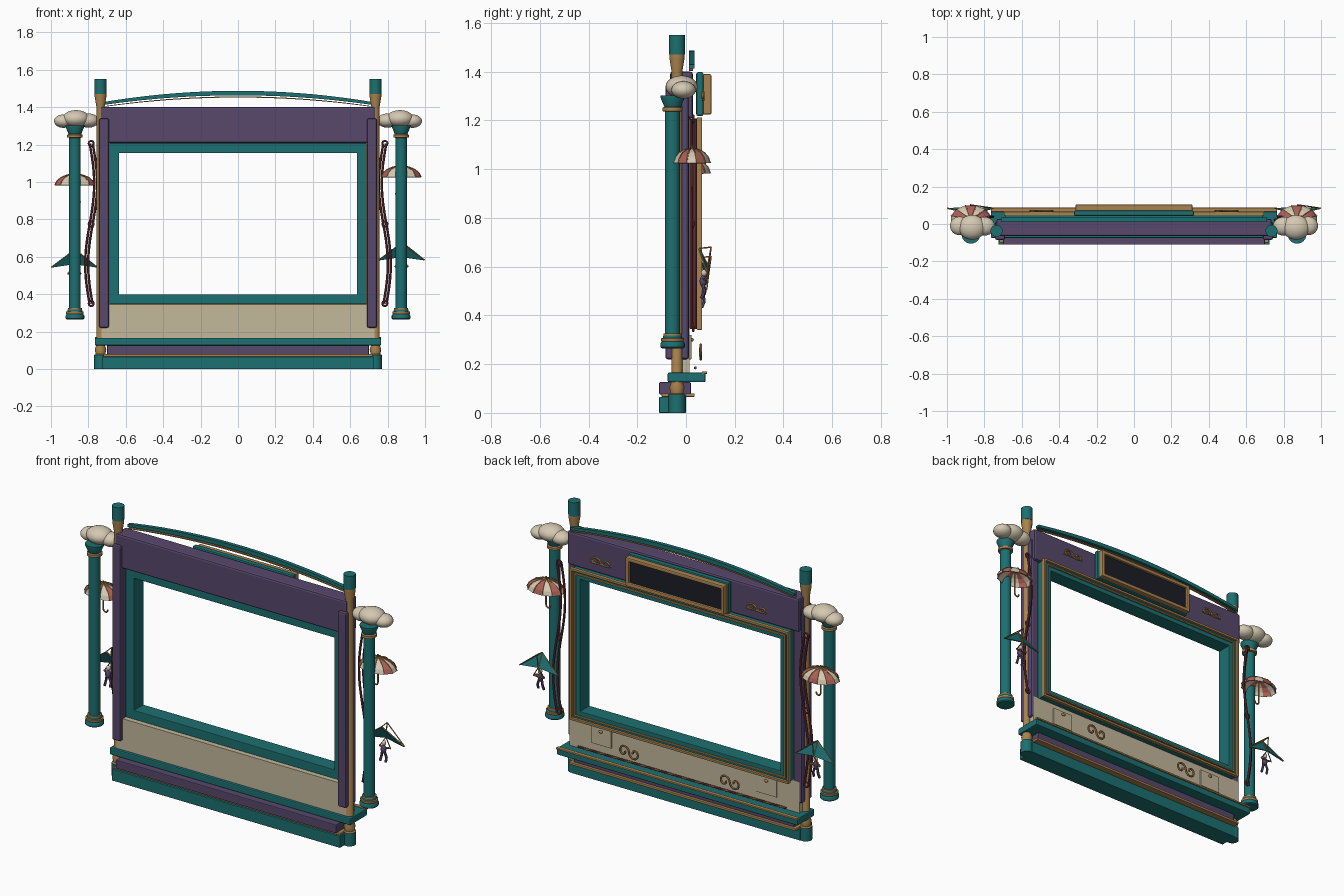
import bpy, bmesh, math
from mathutils import Vector, Matrix

if "Cube" in bpy.data.objects:
    bpy.data.objects.remove(bpy.data.objects["Cube"])

def mat(name, r, g, b):
    m = bpy.data.materials.new(name)
    m.diffuse_color = (r, g, b, 1)
    m.use_nodes = True
    m.node_tree.nodes["Principled BSDF"].inputs["Base Color"].default_value = m.diffuse_color
    return m

TEAL = mat("teal", 0.012, 0.16, 0.165)
PURPLE = mat("purple", 0.095, 0.065, 0.15)
GOLD = mat("gold", 0.40, 0.225, 0.075)
BEIGE = mat("beige", 0.55, 0.48, 0.33)
CREAM = mat("cream", 0.66, 0.58, 0.44)
RED = mat("coral red", 0.42, 0.115, 0.095)
MAROON = mat("maroon", 0.19, 0.04, 0.05)
BLACK = mat("dark screen", 0.012, 0.012, 0.02)

def finish(bm, name, mats, smooth=False, bevel=0):
    bmesh.ops.recalc_face_normals(bm, faces=bm.faces)
    me = bpy.data.meshes.new(name)
    bm.to_mesh(me)
    bm.free()
    for m in mats:
        me.materials.append(m)
    ob = bpy.data.objects.new(name, me)
    bpy.context.collection.objects.link(ob)
    if bevel:
        b = ob.modifiers.new("bevel", 'BEVEL')
        b.width, b.segments = bevel, 2
    if smooth:
        bpy.context.view_layer.objects.active = ob
        ob.select_set(True)
        bpy.ops.object.shade_smooth_by_angle(angle=math.radians(40))
        ob.select_set(False)
    return ob

def box(name, x, y, z, m, bevel=0):
    bm = bmesh.new()
    c = Vector(((x[0] + x[1]) / 2, (y[0] + y[1]) / 2, (z[0] + z[1]) / 2))
    s = Matrix.Diagonal((x[1] - x[0], y[1] - y[0], z[1] - z[0], 1))
    bmesh.ops.create_cube(bm, size=1, matrix=Matrix.Translation(c) @ s)
    return finish(bm, name, [m], bevel=bevel)

def frame(name, hx, z, t, y, m, bevel=0):
    """Rectangular ring: half width hx, z range, rail thickness t, y range."""
    bm = bmesh.new()
    rings = []
    for yy in y:
        for d in (0, t):
            rings.append([bm.verts.new(p) for p in ((-hx + d, yy, z[0] + d), (hx - d, yy, z[0] + d),
                                                    (hx - d, yy, z[1] - d), (-hx + d, yy, z[1] - d))])
    for a, b in ((0, 1), (1, 3), (3, 2), (2, 0)):
        for i in range(4):
            j = (i + 1) % 4
            bm.faces.new((rings[a][i], rings[a][j], rings[b][j], rings[b][i]))
    return finish(bm, name, [m], bevel=bevel)

def lathe(name, prof, x, y, n=24):
    """prof: list of (radius, z, material of the span above)."""
    mats = []
    bm = bmesh.new()
    rows = [[bm.verts.new((x + r * math.cos(math.tau * i / n), y + r * math.sin(math.tau * i / n), z))
             for i in range(n)] for r, z, _ in prof]
    for k in range(len(rows) - 1):
        m = prof[k][2]
        if m not in mats:
            mats.append(m)
        for i in range(n):
            j = (i + 1) % n
            bm.faces.new((rows[k][i], rows[k][j], rows[k + 1][j], rows[k + 1][i])).material_index = mats.index(m)
    bm.faces.new(rows[0]).material_index = 0
    bm.faces.new(rows[-1]).material_index = mats.index(prof[-1][2])
    return finish(bm, name, mats, smooth=True)

def tube(name, pts, r, mats, n=8, stripe=None):
    """Round tube along a path; stripe(i, k) picks the material of a face."""
    pts = [Vector(p) for p in pts]
    bm = bmesh.new()
    rows, side = [], None
    for i, p in enumerate(pts):
        d = (pts[min(i + 1, len(pts) - 1)] - pts[max(i - 1, 0)]).normalized()
        if side is None:
            side = d.orthogonal().normalized()
        side = (side - d * side.dot(d)).normalized()
        up = d.cross(side)
        rows.append([bm.verts.new(p + r * (side * math.cos(math.tau * k / n) + up * math.sin(math.tau * k / n)))
                     for k in range(n)])
    for i in range(len(rows) - 1):
        for k in range(n):
            f = bm.faces.new((rows[i][k], rows[i][(k + 1) % n], rows[i + 1][(k + 1) % n], rows[i + 1][k]))
            f.material_index = stripe(i, k) if stripe else 0
    bm.faces.new(rows[0])
    bm.faces.new(rows[-1])
    return finish(bm, name, mats, smooth=True)

def ball(name, c, s, m):
    bm = bmesh.new()
    bmesh.ops.create_uvsphere(bm, u_segments=24, v_segments=14, radius=1,
                              matrix=Matrix.Translation(c) @ Matrix.Diagonal((*s, 1)))
    return finish(bm, name, [m], smooth=True)

# stepped base and ledge
box("base_plinth", (-.725, .725), (-.11, .0), (0, .066), TEAL, .003)
box("base_gold_strip", (-.72, .72), (-.10, .035), (.066, .08), GOLD, .003)
box("base_purple_band", (-.70, .70), (-.11, .02), (.076, .126), PURPLE, .004)
box("base_ledge", (-.765, .765), (-.075, .08), (.126, .166), TEAL, .006)
box("ledge_gold_trim", (-.765, .765), (.065, .087), (.16, .17), GOLD, .002)

# lower beige panel with hatches, scrolls and rope
box("lower_panel", (-.73, .73), (-.06, .015), (.166, .345), BEIGE)
tube("lower_panel_rope", [(-.66 + 1.32 * i / 120, .038, .185) for i in range(121)], .006, [MAROON, GOLD], 8,
     lambda i, k: 1 if (i + k) % 8 < 3 else 0)

def scroll(name, x, y, z, rx, rz, r):
    half = []
    for i in range(29):
        a, k = 4.2 * math.pi / 2 * i / 28, 1 - .75 * i / 28
        half.append((1 - k * math.cos(a), k * math.sin(a)))
    path = [(-u, -v) for u, v in reversed(half[1:])] + half
    tube(name, [(x + rx * u, y, z + rz * v) for u, v in path], r, [GOLD], 6)

for s in (-1, 1):
    scroll("panel_scroll", s * .32, .06, .25, .034, .036, .006)
    scroll("header_flourish", s * .495, .07, 1.30, .034, .02, .006)
    tube("header_flourish_bar", [(s * .495 - .065, .07, 1.285), (s * .495 + .065, .07, 1.285)], .004, [GOLD], 6)
    box("panel_hatch", (s * .525 - .065, s * .525 + .065), (.01, .022), (.22, .32), BEIGE, .002)
    ball("hatch_knob", (s * .525, .024, .30), (.012, .008, .008), GOLD)

# screen opening frames
frame("screen_frame", .688, (.346, 1.207), .052, (-.035, .052), TEAL, .003)
frame("screen_frame_gold_outer", .695, (.341, 1.212), .013, (.045, .066), GOLD, .002)
frame("screen_frame_gold_inner", .670, (.365, 1.188), .009, (.045, .06), GOLD, .002)
frame("screen_frame_gold_backing", .694, (.342, 1.211), .008, (-.02, .0), GOLD)

# header slab and marquee
box("header_slab", (-.735, .735), (-.065, .028), (1.208, 1.40), PURPLE, .010)
box("marquee_backboard", (-.32, .32), (.042, .072), (1.218, 1.398), TEAL, .008)
frame("marquee_gold_frame", .313, (1.224, 1.39), .022, (.07, .104), GOLD, .006)
box("marquee_dark_face", (-.295, .295), (.07, .092), (1.243, 1.372), BLACK)

# arched strips above the header
def arch(name, z0, rise, h, y, m):
    bm = bmesh.new()
    rows = []
    for i in range(33):
        u = -1 + i / 16
        x, z = u * .71, z0 + rise * (1 - u * u)
        hh = h * (.65 + .35 * (1 - u * u))
        rows.append([bm.verts.new(p) for p in ((x, y[0], z), (x, y[1], z), (x, y[1], z + hh), (x, y[0], z + hh))])
    for a, b in zip(rows, rows[1:]):
        for k in range(4):
            bm.faces.new((a[k], a[(k + 1) % 4], b[(k + 1) % 4], b[k]))
    bm.faces.new(rows[0])
    bm.faces.new(rows[-1])
    finish(bm, name, [m], smooth=True)

arch("header_arch", 1.413, .05, .024, (.012, .034), TEAL)
arch("header_arch_trim", 1.402, .049, .006, (.012, .028), GOLD)

for s in (-1, 1):
    # corner posts with caps and feet
    lathe("corner_post", [(.034, 0, TEAL), (.034, .075, GOLD), (.026, .08, GOLD), (.031, .105, GOLD), (.022, .13, GOLD),
                          (.022, 1.40, GOLD), (.031, 1.455, GOLD), (.031, 1.47, TEAL), (.032, 1.47, TEAL),
                          (.032, 1.55, TEAL)], s * .735, -.037)
    box("side_pillar", sorted((s * .69, s * .743)), (-.085, .012), (.22, 1.34), PURPLE, .010)

    # outer hanging columns
    lathe("outer_column", [(.044, .265, TEAL), (.05, .27, TEAL), (.05, .285, TEAL), (.045, .293, GOLD), (.047, .296, GOLD),
                           (.047, .306, GOLD), (.04, .308, TEAL), (.038, .318, GOLD), (.038, .325, GOLD),
                           (.031, .326, TEAL), (.031, 1.236, GOLD), (.041, 1.238, GOLD), (.041, 1.252, GOLD),
                           (.034, 1.256, TEAL), (.05, 1.295, TEAL), (.05, 1.302, TEAL)], s * .872, -.055)
    for c, r in (((.866, -.018, 1.338), (.073, .066, .046)), ((.932, -.01, 1.325), (.052, .05, .036)),
                 ((.800, -.012, 1.328), (.057, .05, .038))):
        ball("cloud_puff", (s * c[0], c[1], c[2]), r, CREAM)

    # wavy double rope with rings
    for o in (-1, 1):
        tube("wavy_rope", [(s * (.785 - .024 * math.sin(math.tau * i / 60)) + o * .008, .03 + o * .008,
                            1.205 - .86 * i / 60) for i in range(61)], .0065, [MAROON])
    for z in (.35, .775, 1.205):
        ring = [(s * .785 + .014 * math.cos(a), .03, z + .014 * math.sin(a)) for a in
                [math.tau * i / 20 for i in range(21)]]
        tube("rope_ring", ring, .005, [MAROON])

    # striped parasol with ribs and hooked handle
    dz = 0 if s > 0 else -.043
    cx, cy, n = s * .872, .024, 12
    bm = bmesh.new()
    rows = []
    for k in range(5):
        a = .06 + (math.pi / 2 - .2) * k / 4
        rows.append([Vector((cx + .112 * math.sin(a) * math.cos(math.tau * (i + .5) / n),
                             cy + .079 * math.sin(a) * math.sin(math.tau * (i + .5) / n),
                             1.016 + dz + .07 * math.cos(a))) for i in range(n)])
    for i in range(n):
        tube("parasol_rib", [row[i] for row in rows], .0028, [GOLD], 5)
    rows = [[bm.verts.new(p) for p in row] for row in rows]
    for a, b in zip(rows, rows[1:]):
        for i in range(n):
            j = (i + 1) % n
            bm.faces.new((a[i], b[i], b[j], a[j])).material_index = i % 2
    bm.faces.new(rows[0])
    ob = finish(bm, "parasol_canopy", [RED, CREAM])
    ob.modifiers.new("thickness", 'SOLIDIFY').thickness = .004
    hook = [(cx - s * .014 * (1 - math.cos(a)), cy, .94 + dz - .016 * math.sin(a))
            for a in [math.pi * i / 8 for i in range(1, 9)]]
    tube("parasol_handle", [(cx, cy, 1.10 + dz), (cx, cy, .94 + dz)] + hook, .0045, [GOLD], 8)

    # delta glider with hanging flyer
    gz, gx = (0 if s > 0 else -.038), s * .875
    P = lambda x, y, z: (gx + x, y, z + gz)
    nose, keel, mast = P(0, .055, .675), P(0, .092, .60), P(0, .103, .68)
    tips = [P(-.123, .085, .582), P(.123, .085, .582)]
    bm = bmesh.new()
    a, b, c, d = [bm.verts.new(p) for p in (nose, tips[0], keel, tips[1])]
    bm.faces.new((a, b, c))
    bm.faces.new((a, c, d))
    ob = finish(bm, "glider_wing", [TEAL])
    ob.modifiers.new("thickness", 'SOLIDIFY').thickness = .005
    bar = [P(-.035, .085, .545), P(.035, .085, .545)]
    for p, q in ((nose, tips[0]), (nose, tips[1]), (nose, keel), (keel, mast), (mast, tips[1]), (nose, mast),
                 (keel, bar[0]), (keel, bar[1]), bar):
        tube("glider_spar", [p, q], .003, [GOLD], 6)
    ball("flyer_head", P(0, .074, .574), (.012, .012, .014), CREAM)
    ball("flyer_body", P(0, .07, .54), (.016, .014, .025), PURPLE)
    for k in (-1, 1):
        tube("flyer_arm", [P(k * .014, .072, .55), P(k * .035, .085, .548)], .005, [RED], 6)
        tube("flyer_leg", [P(k * .008, .07, .525), P(k * .016, .074, .495), P(k * .018, .064, .47)], .007, [PURPLE], 6)
